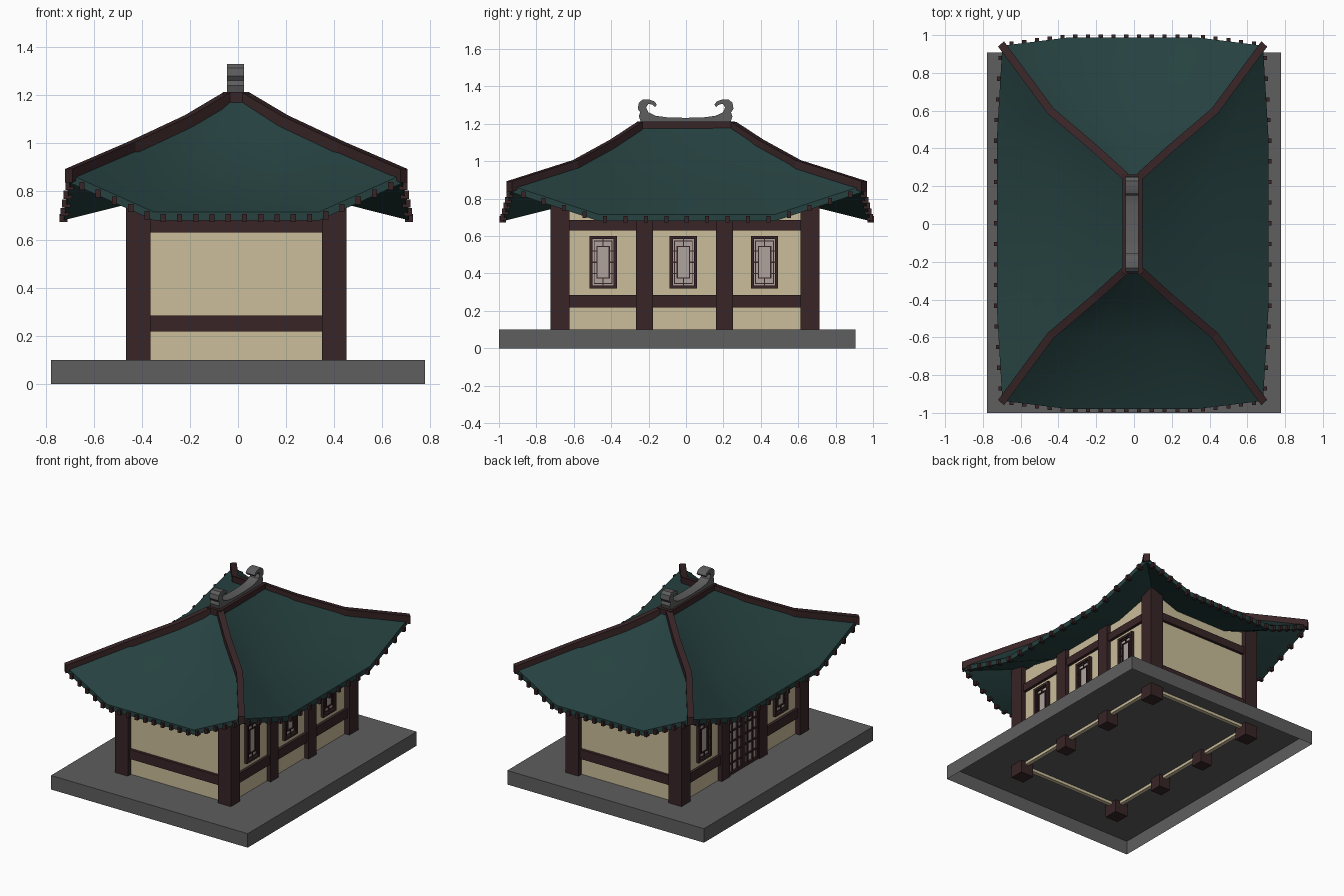
import bpy, bmesh, math
from mathutils import Vector

if "Cube" in bpy.data.objects:
    bpy.data.objects.remove(bpy.data.objects["Cube"])

CX = -0.007          # building centre line


def mat(name, c):
    m = bpy.data.materials.new(name)
    m.diffuse_color = (*c, 1)
    m.use_nodes = True
    m.node_tree.nodes["Principled BSDF"].inputs["Base Color"].default_value = m.diffuse_color
    return m


WOOD = mat("dark_wood", (0.040, 0.018, 0.020))
PLASTER = mat("beige_plaster", (0.60, 0.51, 0.325))
TILE = mat("teal_tile", (0.019, 0.054, 0.052))
STONE = mat("grey_stone", (0.112, 0.112, 0.112))
PAPER = mat("window_paper", (0.43, 0.37, 0.34))


def finish(bm, name, m, smooth=False):
    bmesh.ops.recalc_face_normals(bm, faces=bm.faces[:])
    me = bpy.data.meshes.new(name)
    bm.to_mesh(me)
    bm.free()
    me.materials.append(m)
    ob = bpy.data.objects.new(name, me)
    bpy.context.collection.objects.link(ob)
    if smooth:
        bpy.ops.object.select_all(action='DESELECT')
        ob.select_set(True)
        bpy.context.view_layer.objects.active = ob
        bpy.ops.object.shade_smooth_by_angle(angle=math.radians(32))
    return ob


def add_box(bm, x0, x1, y0, y1, z0, z1):
    vs = bmesh.ops.create_cube(bm, size=1)["verts"]
    for v in vs:
        v.co = Vector((x1 if v.co.x > 0 else x0, y1 if v.co.y > 0 else y0, z1 if v.co.z > 0 else z0))


def boxes(name, m, lst):
    bm = bmesh.new()
    for b in lst:
        add_box(bm, *b)
    return finish(bm, name, m)


# Stone platform, open underneath
platform = boxes("platform", STONE, [(-0.777, 0.777, -1.0, 0.907, 0, 0.1)])
bm = bmesh.new()
bm.from_mesh(platform.data)
bmesh.ops.delete(bm, geom=[f for f in bm.faces if f.normal.z < -0.5], context='FACES')
bm.to_mesh(platform.data)
bm.free()

# Pillars: four corners and two along each long wall
WX, WY, CY = 0.407, 0.669, -0.005
px = [(CX + s * WX, CY + t * WY, 0.051) for s in (-1, 1) for t in (-1, 1)]
px += [(CX + s * WX, y, 0.045) for s in (-1, 1) for y in (-0.221, 0.206)]
boxes("pillars", WOOD, [(x - r, x + r, y - r, y + r, 0.01, 0.83 if r > 0.05 else 0.78) for x, y, r in px])

# Plaster walls
T = 0.014
boxes("end_walls", PLASTER, [(CX - WX, CX + WX, CY + s * WY - T, CY + s * WY + T, 0.08, 0.80) for s in (-1, 1)])
boxes("side_walls", PLASTER, [(CX + s * WX - T, CX + s * WX + T, CY - WY, CY + WY, 0.08, 0.80) for s in (-1, 1)])

# Horizontal beams (the lower one stops for the door on the left)
B = 0.034
beams = []
for s in (-1, 1):
    y, x = CY + s * WY, CX + s * WX
    for z0, z1 in ((0.218, 0.285), (0.63, 0.685)):
        beams.append((CX - WX, CX + WX, y - B, y + B, z0, z1))
        if s < 0 and z0 < 0.5:
            beams += [(x - B, x + B, CY - WY, -0.221, z0, z1), (x - B, x + B, 0.206, CY + WY, z0, z1)]
        else:
            beams.append((x - B, x + B, CY - WY, CY + WY, z0, z1))
boxes("beams", WOOD, beams)


def ring_bars(x0, x1, y0, y1, z0, z1, w):
    return [(x0, x1, y0, y0 + w, z0, z1), (x0, x1, y1 - w, y1, z0, z1),
            (x0, x1, y0, y1, z0, z0 + w), (x0, x1, y0, y1, z1 - w, z1)]


# Lattice windows
frames, panes = [], []
for s, centres in ((1, (-0.443, -0.014, 0.42)), (-1, (-0.443, 0.42))):
    x = CX + s * (WX + T)
    a, b = sorted((x - s * 0.005, x + s * 0.02))
    a2, b2 = sorted((x - s * 0.005, x + s * 0.014))
    p, q = sorted((x - s * 0.005, x + s * 0.007))
    for y in centres:
        frames += ring_bars(a, b, y - 0.073, y + 0.073, 0.32, 0.60, 0.017)
        frames += ring_bars(a2, b2, y - 0.036, y + 0.036, 0.372, 0.548, 0.007)
        frames += ring_bars(a2, b2, y - 0.05, y + 0.05, 0.345, 0.575, 0.004)
        for k in (-1, 1):
            for z in (0.40, 0.46, 0.52):
                frames.append((a2, b2, y + k * 0.048 - 0.014, y + k * 0.048 + 0.014, z - 0.003, z + 0.003))
            frames.append((a2, b2, y - 0.003, y + 0.003, 0.46 + k * 0.107 - 0.02, 0.46 + k * 0.107 + 0.02))
        panes.append((p, q, y - 0.06, y + 0.06, 0.33, 0.59))

# Double lattice door on the left side
x = CX - WX - T
doors = []
for y0, y1 in ((-0.18, -0.008), (-0.008, 0.164)):
    doors += ring_bars(x - 0.022, x + 0.005, y0, y1, 0.1, 0.63, 0.018)
    for i in (1, 2):
        y = y0 + (y1 - y0) * i / 3
        doors.append((x - 0.016, x + 0.005, y - 0.005, y + 0.005, 0.1, 0.63))
    for i in range(1, 7):
        z = 0.1 + 0.53 * i / 7
        doors.append((x - 0.016, x + 0.005, y0, y1, z - 0.005, z + 0.005))
panes.append((x - 0.007, x + 0.002, -0.18, 0.164, 0.1, 0.63))
boxes("window_lattices", WOOD, frames)
boxes("door_lattice", WOOD, doors)
boxes("paper_panes", PAPER, panes)


# Roof: rings with a sagging, slightly bulging run between the corners
def ring(hx, hy, z, sag, bulge):
    cs = [Vector((hx, -hy, z)), Vector((hx, hy, z)), Vector((-hx, hy, z)), Vector((-hx, -hy, z))]
    pts = []
    for i in range(4):
        p, q = cs[i], cs[(i + 1) % 4]
        d = (q - p).normalized()
        out = Vector((d.y, -d.x, 0)) * bulge * (0.65 if i % 2 == 0 else 1)
        pts += [p] + [p.lerp(q, t) + out - Vector((0, 0, sag)) for t in (0.25, 0.75)]
    return [v + Vector((CX, 0.004, 0)) for v in pts]


hip = [(0.04, 0.25, 1.185), (0.20, 0.395, 1.09), (0.435, 0.595, 0.98), (0.69, 0.94, 0.87)]
sags = [0.0, 0.05, 0.12, 0.155]
bulges = [0.0, 0.005, 0.015, 0.043]
rings = [ring(*h, s, b) for h, s, b in zip(hip, sags, bulges)]
rings.append(ring(0.69, 0.94, 0.835, 0.155, 0.043))     # eave underside
rings.append(ring(0.40, 0.66, 0.83, 0.07, 0.0))         # soffit at the wall
bm = bmesh.new()
rows = [[bm.verts.new(p) for p in r] for r in rings]
for r0, r1 in zip(rows, rows[1:]):
    for i in range(12):
        j = (i + 1) % 12
        bm.faces.new((r0[i], r0[j], r1[j], r1[i]))
bm.faces.new(rows[0])
finish(bm, "roof", TILE, True)


# Curved hip beams from the ridge to the corners
def sweep(bm, pts, w, lo, hi):
    d = pts[-1] - pts[0]
    side = Vector((-d.y, d.x, 0)).normalized() * w / 2
    secs = [[bm.verts.new(p + side * a + Vector((0, 0, b))) for a, b in ((-1, lo), (1, lo), (1, hi), (-1, hi))]
            for p in pts]
    for s0, s1 in zip(secs, secs[1:]):
        for i in range(4):
            bm.faces.new((s0[i], s0[(i + 1) % 4], s1[(i + 1) % 4], s1[i]))
    bm.faces.new(secs[0])
    bm.faces.new(secs[-1])


bm = bmesh.new()
for sx in (-1, 1):
    for sy in (-1, 1):
        pts = [Vector((CX + sx * x, 0.004 + sy * y, z)) for x, y, z in hip]
        pts[-1] += (pts[-1] - pts[-2]).normalized() * 0.012
        sweep(bm, pts, 0.042, -0.03, 0.026)
finish(bm, "hip_beams", WOOD)
boxes("ridge_beam", WOOD, [(CX - 0.055, CX + 0.052, -0.262, 0.262, 1.165, 1.213)])

# Rafter ends along the eaves
bm = bmesh.new()
eave = rings[4]
for side in range(4):
    c = [eave[(side * 3 + k) % 12] for k in range(4)]
    n = 17 if side % 2 == 0 else 20
    for i in range(n):
        t = 0.035 + 0.93 * i / (n - 1)
        if t < 0.25:
            p = c[0].lerp(c[1], t / 0.25)
        elif t < 0.75:
            p = c[1].lerp(c[2], (t - 0.25) / 0.5)
        else:
            p = c[2].lerp(c[3], (t - 0.75) / 0.25)
        ax, ay = (0.017, 0.011) if side % 2 == 0 else (0.011, 0.017)
        add_box(bm, p.x - ax, p.x + ax, p.y - ay, p.y + ay, p.z - 0.008, p.z + 0.026)
finish(bm, "rafter_ends", WOOD)

# Ridge ornament with curled ends: half profile mirrored, then extruded
half = [(0.24, 1.21), (0.25, 1.24), (0.243, 1.262), (0.256, 1.28), (0.25, 1.313), (0.23, 1.33), (0.195, 1.33),
        (0.167, 1.32), (0.154, 1.303), (0.163, 1.29), (0.18, 1.304), (0.2, 1.306), (0.211, 1.288),
        (0.2, 1.262), (0.16, 1.243), (0.1, 1.235)]
prof = half + [(0, 1.232)] + [(-y, z) for y, z in reversed(half)]
bm = bmesh.new()
f = bm.faces.new([bm.verts.new((CX - 0.039, y - 0.002, z)) for y, z in prof])
ext = bmesh.ops.extrude_face_region(bm, geom=[f])["geom"]
bmesh.ops.translate(bm, vec=(0.071, 0, 0), verts=[v for v in ext if isinstance(v, bmesh.types.BMVert)])
finish(bm, "ridge_ornament", STONE, True)
